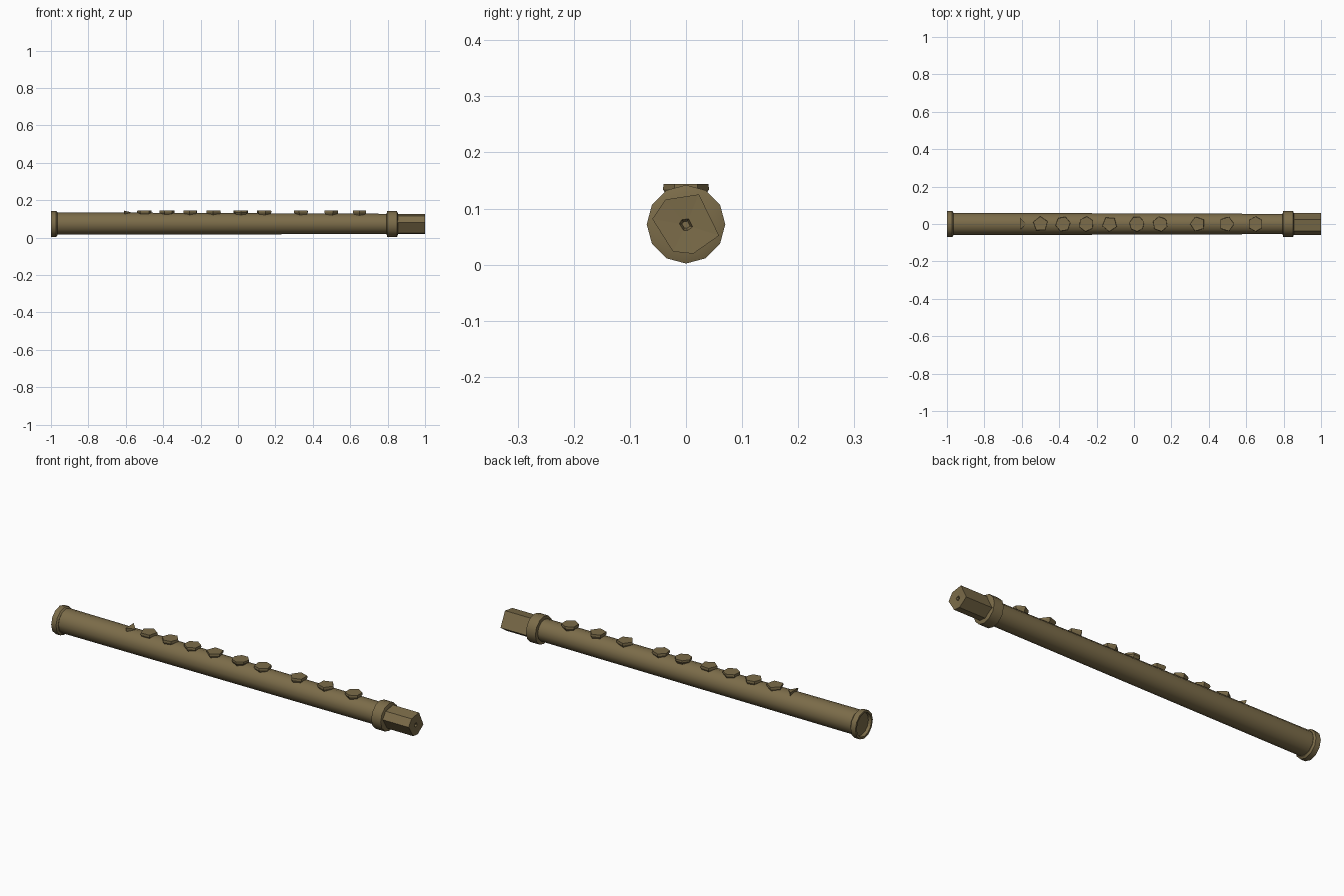
import bpy, bmesh, math

if "Cube" in bpy.data.objects:
    bpy.data.objects.remove(bpy.data.objects["Cube"])

wood = bpy.data.materials.new("olive brown wood")
wood.diffuse_color = (0.20, 0.15, 0.067, 1)
wood.use_nodes = True
wood.node_tree.nodes["Principled BSDF"].inputs["Base Color"].default_value = wood.diffuse_color


def loft(name, rings, axis_smooth=None):
    """Skin a list of equal-length 3D loops and cap both ends."""
    bm = bmesh.new()
    loops = [[bm.verts.new(p) for p in ring] for ring in rings]
    n = len(loops[0])
    for a, b in zip(loops, loops[1:]):
        for i in range(n):
            j = (i + 1) % n
            bm.faces.new((a[i], a[j], b[j], b[i]))
    bm.faces.new(loops[0][::-1])
    bm.faces.new(loops[-1])
    bmesh.ops.recalc_face_normals(bm, faces=bm.faces)
    me = bpy.data.meshes.new(name)
    bm.to_mesh(me)
    bm.free()
    me.materials.append(wood)
    ob = bpy.data.objects.new(name, me)
    bpy.context.collection.objects.link(ob)
    if axis_smooth:
        bpy.ops.object.select_all(action='DESELECT')
        ob.select_set(True)
        bpy.context.view_layer.objects.active = ob
        bpy.ops.object.shade_smooth_by_angle(angle=math.radians(axis_smooth))
    return ob


def x_ring(x, r, z, n=12):
    """Loop around the x axis with a corner at the bottom."""
    return [(x, r * math.sin(2 * math.pi * i / n), z - r * math.cos(2 * math.pi * i / n))
            for i in range(n)]


# Long, slightly tapering tube
loft("tube_body", [x_ring(-0.985, 0.060, 0.075), x_ring(0.82, 0.054, 0.073)], 40)

# End cap with a shallow recess in its face
loft("end_cap", [x_ring(-0.985, 0.056, 0.072), x_ring(-1.0, 0.059, 0.072),
                 x_ring(-1.0, 0.070, 0.072), x_ring(-0.973, 0.070, 0.072),
                 x_ring(-0.966, 0.062, 0.073)], 35)

# Raised joint ring
loft("joint_ring", [x_ring(0.795, 0.056, 0.072), x_ring(0.797, 0.070, 0.072),
                    x_ring(0.850, 0.070, 0.072), x_ring(0.855, 0.056, 0.072)], 35)

# Uneven six-sided tenon with a small dimple in its end
corners = [(170, .061), (129, .058), (67, .059), (-18, .062), (-76, .053), (-116, .053)]


def tenon_ring(x, k):
    return [(x, k * r * math.cos(math.radians(a)), 0.071 + k * r * math.sin(math.radians(a)))
            for a, r in corners]


loft("tenon", [tenon_ring(0.83, 1), tenon_ring(1.0, 1), tenon_ring(0.998, 0.2),
               tenon_ring(0.985, 0.12)])

# Row of finger keys: low-sided pads that flare towards the top
keys = [(-0.50, 5, 20), (-0.38, 6, 10), (-0.255, 6, 25), (-0.13, 5, 50), (0.015, 7, 15),
        (0.14, 6, 40), (0.34, 5, 35), (0.495, 5, 0), (0.65, 6, 30)]


def key_ring(x, n, turn, r, z):
    return [(x + r * math.cos(math.radians(turn + 360 * i / n)),
             r * math.sin(math.radians(turn + 360 * i / n)), z) for i in range(n)]


for k, (x, n, turn) in enumerate(keys):
    loft(f"key_{k + 1}", [key_ring(x, n, turn, 0.027, 0.112),
                          key_ring(x, n, turn, 0.041, 0.134),
                          key_ring(x, n, turn, 0.040, 0.144)])

# Small wedge-shaped key at the start of the row
loft("wedge_key", [[(-0.605, -0.028, 0.12), (-0.58, 0.0, 0.12), (-0.605, 0.03, 0.12)],
                   [(-0.61, -0.030, 0.144), (-0.575, 0.0, 0.136), (-0.61, 0.035, 0.144)]])
